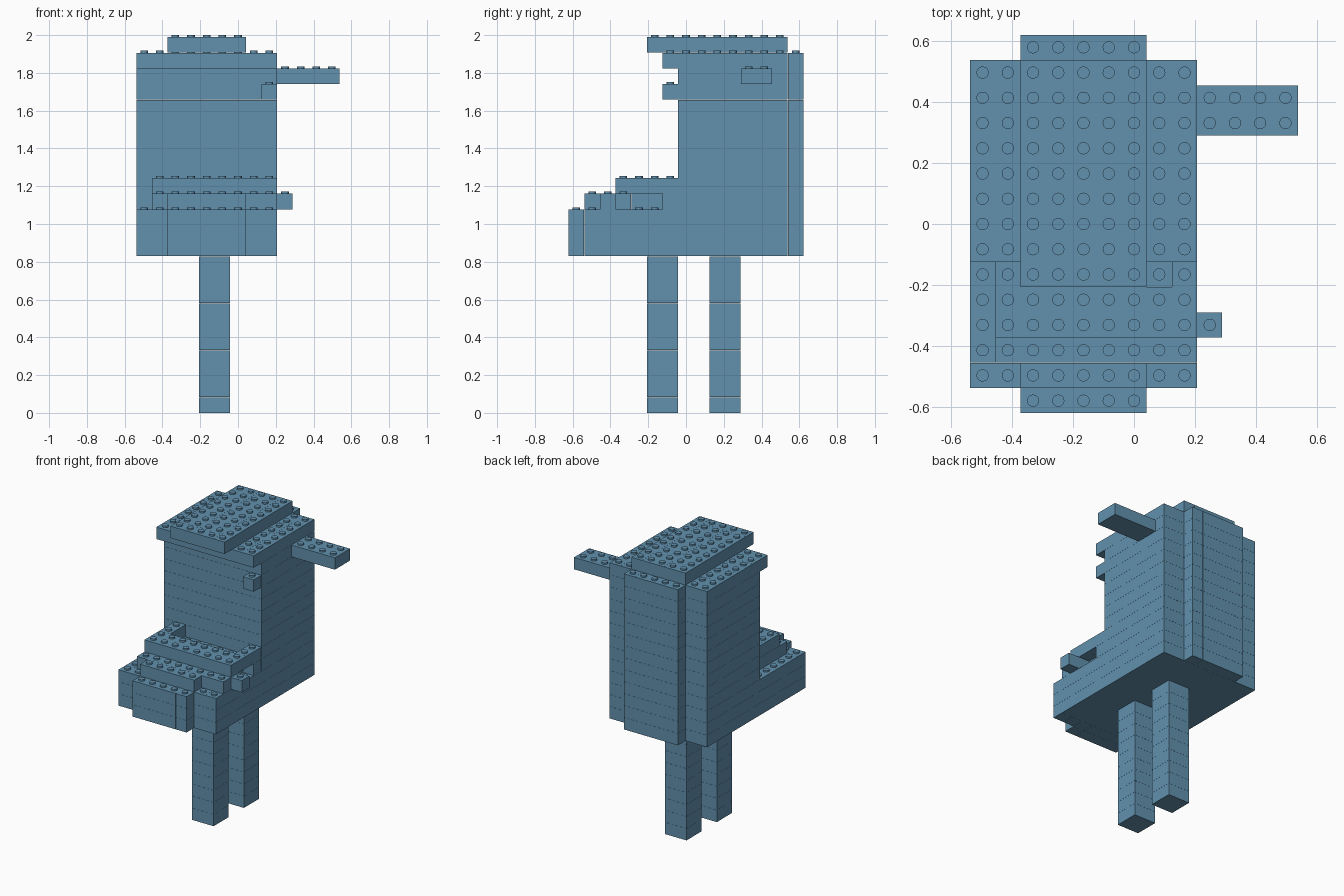
import bpy, bmesh, math
from mathutils import Matrix

if "Cube" in bpy.data.objects:
    bpy.data.objects.remove(bpy.data.objects["Cube"])

P = 0.0829                      # stud pitch and brick height
X0, Y0 = -6.5 * P, -7.5 * P     # grid corner
GAP = 0.0006                    # fine seam between bricks
STUD_R, STUD_H = 0.020, 2.0 - 24 * P

blue = bpy.data.materials.new("steel_blue")
blue.diffuse_color = (0.122, 0.283, 0.423, 1)
blue.use_nodes = True
blue.node_tree.nodes["Principled BSDF"].inputs["Base Color"].default_value = blue.diffuse_color

parts = {}                      # name -> list of bricks in grid units
filled = set()


def brick(name, i0, i1, j0, j1, layers):
    """Stack one brick footprint over the given layers."""
    for k in layers:
        parts.setdefault(name, []).append((i0, i1, j0, j1, k))
        filled.update((i, j, k) for i in range(i0, i1) for j in range(j0, j1))


# Two legs
brick("front_leg", 4, 6, 5, 7, range(10))
brick("back_leg", 4, 6, 9, 11, range(10))

# Wide lower body
low = range(10, 13)
brick("body_front", 2, 6, 0, 1, low)
brick("body_front", 6, 7, 0, 1, low)
for a, b in ((0, 2), (2, 6), (6, 7), (7, 8), (8, 9)):
    brick("body_front_row", a, b, 1, 2, low)
brick("body", 0, 9, 2, 14, low)

# Stepped tray in front of the tower
brick("lower_step", 2, 6, 1, 2, [13])
brick("lower_step", 6, 7, 1, 2, [13])
brick("lower_step", 1, 9, 2, 4, [13])
brick("tray_floor", 1, 8, 4, 6, [13])
brick("tray_floor", 1, 9, 6, 7, [13])
brick("side_nub", 9, 10, 3, 4, [13])
brick("upper_step", 1, 9, 3, 5, [14])
brick("tray_left_arm", 1, 2, 5, 7, [14])
brick("tray_right_arm", 8, 9, 5, 7, [14])

# Tower
tall = range(13, 22)
brick("tower_front", 0, 9, 7, 8, tall)
brick("tower", 0, 9, 8, 14, tall)
brick("tower_back", 2, 6, 14, 15, range(10, 23))
brick("tower_back", 6, 7, 14, 15, range(10, 23))
brick("front_nub", 8, 9, 6, 7, [20])
brick("side_arm", 9, 13, 11, 13, [21])

# Overhanging cap and roof
for a, b in ((6, 8), (8, 10), (10, 12), (12, 14)):
    brick("cap", 0, 2, a, b, [22])
    brick("cap", 7, 8, a, b, [22])
brick("cap", 2, 7, 6, 14, [22])
brick("cap", 8, 9, 6, 14, [22])
brick("roof", 2, 4, 6, 14, [23])
brick("roof", 4, 6, 6, 14, [23])
brick("roof", 2, 6, 5, 6, [23])
brick("roof", 6, 7, 5, 14, [23])

# Make each part, with studs on every uncovered top cell
for name, bricks in parts.items():
    bm = bmesh.new()
    for i0, i1, j0, j1, k in bricks:
        centre = (X0 + (i0 + i1) * P / 2, Y0 + (j0 + j1) * P / 2, (k + 0.5) * P)
        size = ((i1 - i0) * P - GAP, (j1 - j0) * P - GAP, P - GAP)
        bmesh.ops.create_cube(bm, size=1, matrix=Matrix.Translation(centre) @ Matrix.Diagonal((*size, 1)))
        for i in range(i0, i1):
            for j in range(j0, j1):
                if (i, j, k + 1) in filled:
                    continue
                spot = (X0 + (i + 0.5) * P, Y0 + (j + 0.5) * P, (k + 1) * P + STUD_H / 2)
                bmesh.ops.create_cone(bm, cap_ends=True, segments=20, radius1=STUD_R, radius2=STUD_R,
                                      depth=STUD_H + GAP, matrix=Matrix.Translation(spot))
    mesh = bpy.data.meshes.new(name)
    bm.to_mesh(mesh)
    bm.free()
    mesh.materials.append(blue)
    obj = bpy.data.objects.new(name, mesh)
    bpy.context.collection.objects.link(obj)
    bpy.context.view_layer.objects.active = obj
    bpy.ops.object.select_all(action='DESELECT')
    obj.select_set(True)
    bpy.ops.object.shade_smooth_by_angle(angle=math.radians(30))
